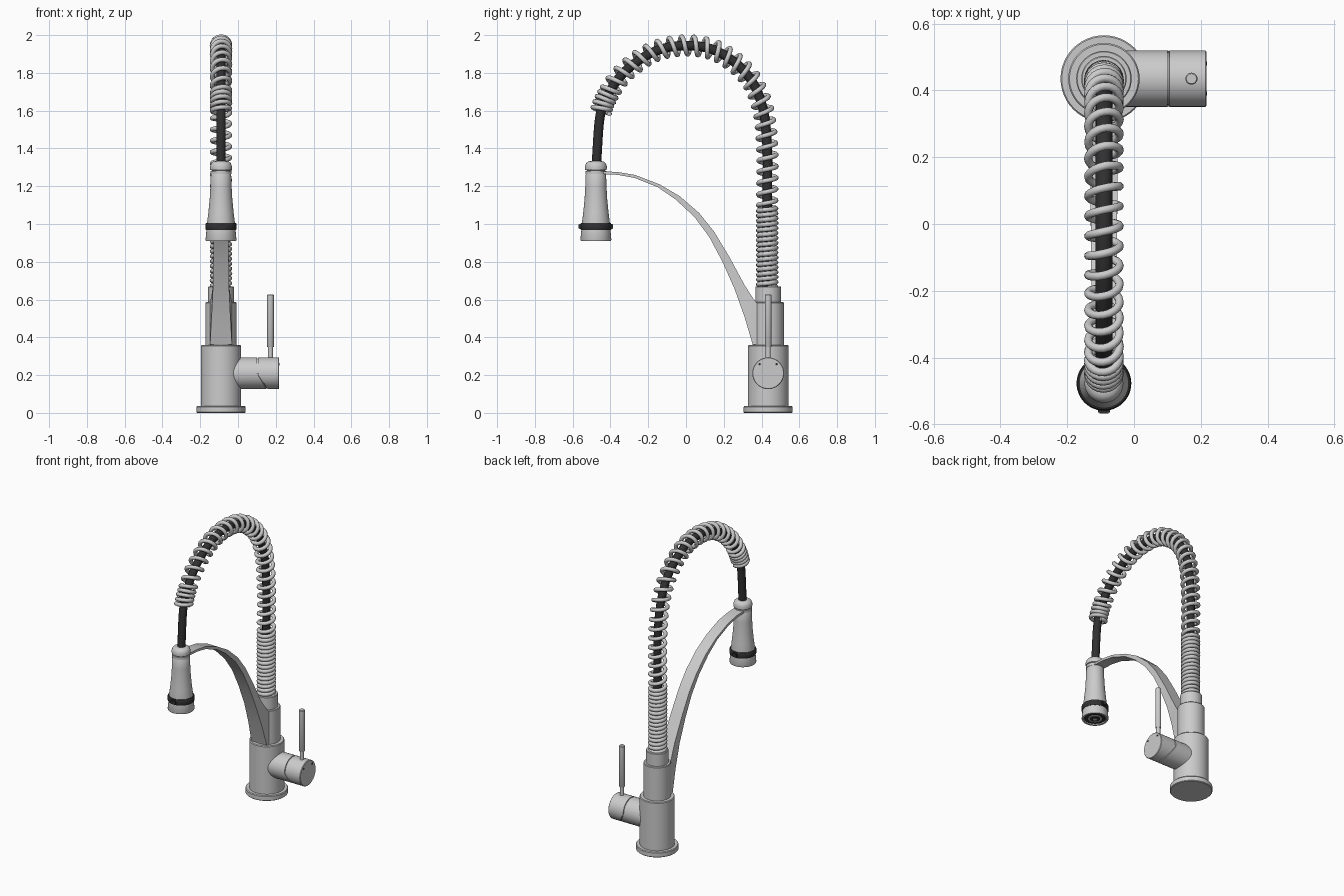
import bpy, bmesh, math
from mathutils import Vector, Matrix

cube = bpy.data.objects.get("Cube")
if cube:
    bpy.data.objects.remove(cube, do_unlink=True)


def material(name, value):
    m = bpy.data.materials.new(name)
    m.use_nodes = True
    m.diffuse_color = (value, value, value, 1)
    m.node_tree.nodes["Principled BSDF"].inputs["Base Color"].default_value = (value, value, value, 1)
    return m


STEEL = material("brushed steel", 0.6)
RUBBER = material("dark rubber", 0.03)
CX, CY = -0.09, 0.435      # column axis
HY = -0.477                # spray head axis


def finish(name, bm, mat, angle=35):
    bmesh.ops.recalc_face_normals(bm, faces=bm.faces)
    me = bpy.data.meshes.new(name)
    bm.to_mesh(me)
    bm.free()
    ob = bpy.data.objects.new(name, me)
    bpy.context.collection.objects.link(ob)
    me.materials.append(mat)
    smooth(ob, angle)
    return ob


def smooth(ob, angle=35):
    bpy.ops.object.select_all(action='DESELECT')
    ob.select_set(True)
    bpy.context.view_layer.objects.active = ob
    bpy.ops.object.shade_smooth_by_angle(angle=math.radians(angle))


def bridge(bm, rings):
    """Skin consecutive vertex loops and cap both ends."""
    for a, b in zip(rings, rings[1:]):
        n = len(a)
        for i in range(n):
            bm.faces.new((a[i], a[(i + 1) % n], b[(i + 1) % n], b[i]))
    bm.faces.new(rings[0])
    bm.faces.new(rings[-1])


def turned(name, profile, x, y, mat, seg=48):
    """Solid of revolution about a vertical axis from (radius, z) pairs."""
    bm = bmesh.new()
    rings = []
    for r, z in profile:
        rings.append([bm.verts.new((x + r * math.cos(t), y + r * math.sin(t), z))
                      for t in (2 * math.pi * i / seg for i in range(seg))])
    bridge(bm, rings)
    return finish(name, bm, mat)


def tube(name, points, radius, mat, sides):
    """Round wire along a list of points, as a mesh."""
    cu = bpy.data.curves.new(name, 'CURVE')
    cu.dimensions = '3D'
    cu.bevel_depth = radius
    cu.bevel_resolution = sides
    cu.use_fill_caps = True
    sp = cu.splines.new('POLY')
    sp.points.add(len(points) - 1)
    for p, co in zip(sp.points, points):
        p.co = (*co, 1)
    ob = bpy.data.objects.new(name, cu)
    bpy.context.collection.objects.link(ob)
    cu.materials.append(mat)
    bpy.ops.object.select_all(action='DESELECT')
    ob.select_set(True)
    bpy.context.view_layer.objects.active = ob
    bpy.ops.object.convert(target='MESH')
    smooth(bpy.context.object, 50)


# Column: base flange, body and stepped sleeves
turned("base_flange", [(0.126, 0), (0.13, 0.004), (0.13, 0.031), (0.126, 0.036)], CX, CY, STEEL)
turned("body", [(0.107, 0.03), (0.107, 0.355), (0.103, 0.36)], CX, CY, STEEL)
turned("lower_sleeve", [(0.083, 0.35), (0.083, 0.582), (0.08, 0.586)], CX, CY, STEEL)
turned("upper_sleeve", [(0.068, 0.58), (0.068, 0.667), (0.065, 0.67)], CX, CY, STEEL)

# Hose centre line in the y-z plane
keys = [(.43, .66), (.43, .9), (.43, 1.15), (.43, 1.4), (.405, 1.62), (.325, 1.79), (.17, 1.912),
        (0, 1.945), (-.17, 1.912), (-.32, 1.81), (-.41, 1.69), (-.455, 1.57), (-.475, 1.31)]
keys = [Vector((CX, y, z)) for y, z in keys]
ext = [2 * keys[0] - keys[1]] + keys + [2 * keys[-1] - keys[-2]]
path = []
for a, b, c, d in zip(ext, ext[1:], ext[2:], ext[3:]):
    for i in range(40):
        t = i / 40
        path.append(0.5 * (2 * b + (c - a) * t + (2 * a - 5 * b + 4 * c - d) * t * t
                           + (3 * b - a - 3 * c + d) * t ** 3))
path.append(keys[-1])
tube("hose", path[::5], 0.025, RUBBER, 4)

# Spring: close-wound at both ends, open over the arch
dist = [0.0]
for a, b in zip(path, path[1:]):
    dist.append(dist[-1] + (b - a).length)
end = next(s for s, p in zip(dist, path) if p.y < 0 and p.z < 1.595)


def pitch(s):
    f = min(max((s - 0.42) / 0.04, 0), max((end - 0.11 - s) / 0.04, 0), 1)
    return 0.026 + 0.034 * f


coil, s, phase, k = [], 0.0, 0.0, 0
while s < end:
    while dist[k + 1] < s:
        k += 1
    seg = path[k + 1] - path[k]
    centre = path[k] + seg * ((s - dist[k]) / seg.length)
    tan = seg.normalized()
    side = Vector((1, 0, 0))
    coil.append(centre + 0.047 * (side * math.cos(phase) + tan.cross(side) * math.sin(phase)))
    phase += 2 * math.pi / 20
    s += pitch(s) / 20
tube("spring", coil, 0.0127, STEEL, 2)

# Support arm: tapering strip lofted from (upper y, z, lower y, z, half width)
arm = [(-.455, 1.28, -.455, 1.265, .036), (-.36, 1.275, -.36, 1.26, .036),
       (-.27, 1.26, -.273, 1.244, .037), (-.14, 1.21, -.15, 1.195, .038),
       (-.034, 1.148, -.055, 1.13, .039), (.07, 1.058, .045, 1.037, .04),
       (.15, .958, .124, .93, .04), (.23, .825, .193, .8, .041),
       (.31, .677, .257, .656, .043), (.345, .622, .31, .508, .05),
       (.372, .585, .353, .362, .058), (.41, .58, .41, .358, .058)]
bm = bmesh.new()
bridge(bm, [[bm.verts.new((CX + sx * w, y, z)) for sx, y, z in
             ((-1, uy, uz), (1, uy, uz), (1, ly, lz), (-1, ly, lz))] for uy, uz, ly, lz, w in arm])
finish("support_arm", bm, STEEL, 30)
turned("arm_clasp", [(0.055, 1.264), (0.055, 1.281)], CX, HY, STEEL)

# Spray head
turned("head_collar", [(0.048, 1.27), (0.048, 1.284), (0.057, 1.287), (0.058, 1.305), (0.052, 1.322),
                       (0.04, 1.331), (0.028, 1.333)], CX, HY, STEEL)
turned("head_body", [(0.074, 0.98), (0.074, 1.005), (0.067, 1.06), (0.06, 1.13), (0.056, 1.2),
                     (0.054, 1.262), (0.051, 1.267)], CX, HY, STEEL)
turned("grip_ring", [(0.079, 0.968), (0.082, 0.973), (0.082, 1.0), (0.078, 1.006)], CX, HY, RUBBER)
turned("nozzle_skirt", [(0.068, 0.925), (0.068, 0.911), (0.08, 0.911), (0.082, 0.916), (0.077, 0.97)],
       CX, HY, STEEL)
turned("nozzle_face", [(0.067, 0.918), (0.067, 0.926)], CX, HY, RUBBER)
turned("nozzle_ring", [(0.042, 0.914), (0.042, 0.92)], CX, HY, STEEL)
turned("nozzle_centre", [(0.03, 0.911), (0.03, 0.916)], CX, HY, RUBBER)
turned("nozzle_pin", [(0.012, 0.909), (0.012, 0.914)], CX, HY, STEEL)
for label, sgn in (("front", -1), ("back", 1)):
    bm = bmesh.new()
    bmesh.ops.create_cube(bm, size=1, matrix=Matrix.Translation((CX, HY + sgn * 0.079, 0.987))
                          @ Matrix.Diagonal((0.035, 0.024, 0.028, 1)))
    bmesh.ops.bevel(bm, geom=bm.edges[:], offset=0.004, segments=2, affect='EDGES')
    finish(label + "_grip_tab", bm, RUBBER)

# Valve hub on the left, with a seam that sweeps outwards below the axis
HZ, HR = 0.21, 0.084
bm = bmesh.new()
rings = []
for x, r, swept in ((-0.06, HR, 0), (0.1, HR, 1), (0.101, HR - .006, 1), (0.105, HR - .006, 1),
                    (0.106, HR, 1), (0.214, HR, 0), (0.217, HR - .003, 0)):
    ring = []
    for i in range(48):
        t = 2 * math.pi * i / 48
        sweep = swept * 0.05 * max(0, -math.sin(t))
        ring.append(bm.verts.new((x + sweep, CY + r * math.cos(t), HZ + r * math.sin(t))))
    rings.append(ring)
bridge(bm, rings)
finish("valve_hub", bm, STEEL)

# Lever and the two dots on the hub end
turned("lever_stem", [(0.013, 0.28), (0.013, 0.355)], 0.172, CY, STEEL, 24)
turned("lever", [(0.016, 0.348), (0.018, 0.351), (0.018, 0.623), (0.015, 0.627)], 0.172, CY, STEEL, 24)
for label, dy in (("front", -0.045), ("back", 0.045)):
    bm = bmesh.new()
    bmesh.ops.create_cone(bm, cap_ends=True, segments=12, radius1=0.006, radius2=0.006, depth=0.004,
                          matrix=Matrix.Translation((0.217, CY + dy, HZ + 0.048))
                          @ Matrix.Rotation(math.pi / 2, 4, 'Y'))
    finish(label + "_hub_dot", bm, RUBBER)
